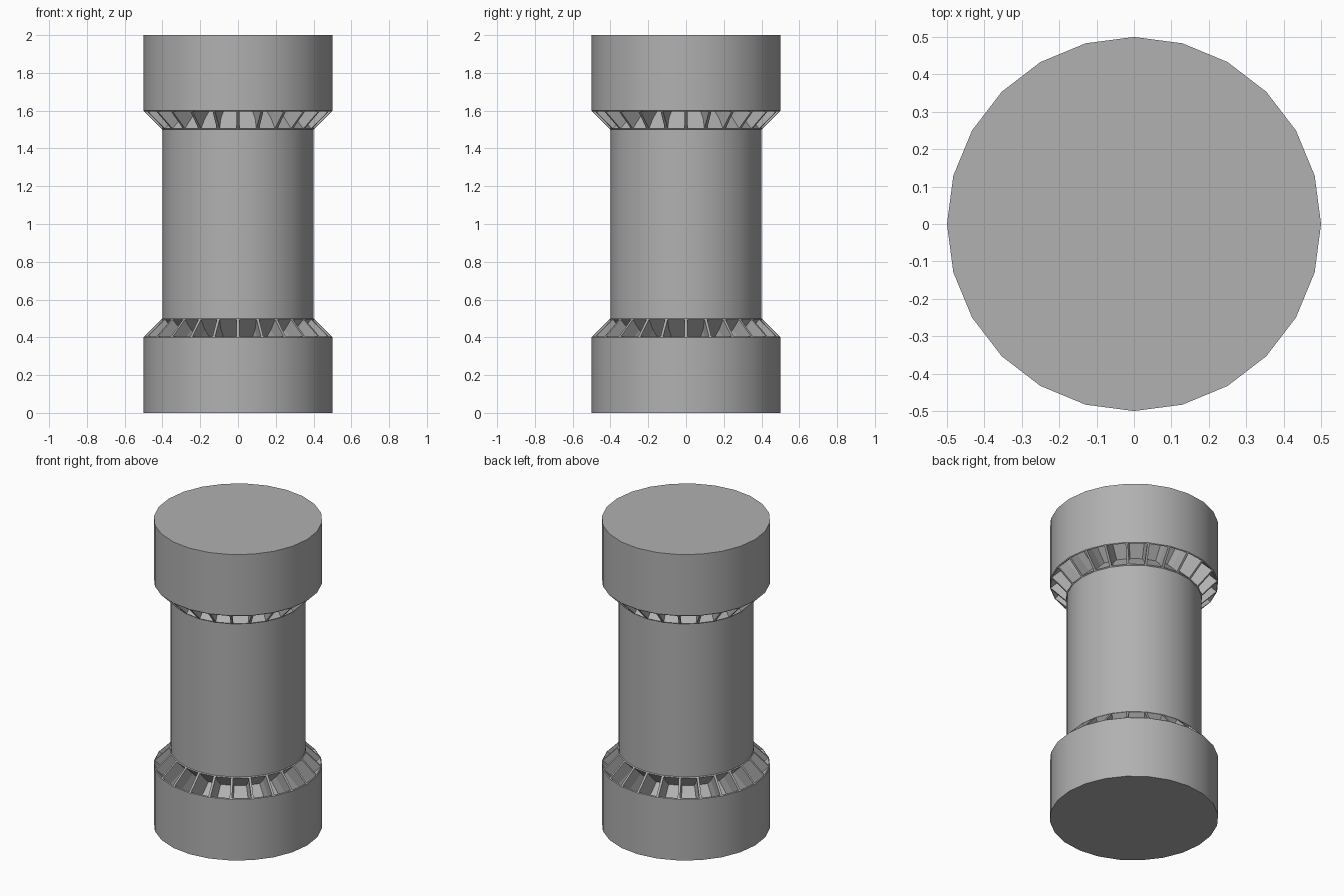
import bpy, bmesh, math

if "Cube" in bpy.data.objects:
    bpy.data.objects.remove(bpy.data.objects["Cube"])

SIDES = 24
RIM = 0.01      # width of the ribs around each pocket
DEPTH = 0.13    # how far pockets sink in

# Profile of the column: (radius, height)
profile = [(0.5, 0), (0.5, 0.4), (0.4, 0.5), (0.4, 1.5), (0.5, 1.6), (0.5, 2)]

bm = bmesh.new()
rings = []
for r, z in profile:
    rings.append([bm.verts.new((r * math.cos(2 * math.pi * i / SIDES),
                                r * math.sin(2 * math.pi * i / SIDES), z))
                  for i in range(SIDES)])

# Walls, keeping the sloped collar faces for the pockets
collars = []
for k in range(len(rings) - 1):
    lo, hi = rings[k], rings[k + 1]
    for i in range(SIDES):
        j = (i + 1) % SIDES
        f = bm.faces.new((lo[i], lo[j], hi[j], hi[i]))
        if k in (1, 3):
            collars.append(f)

# End caps
bm.faces.new(rings[0][::-1])
bm.faces.new(rings[-1])
bm.normal_update()

# Pockets: inset every collar face, then sink it straight inward
bmesh.ops.inset_individual(bm, faces=collars, thickness=RIM, depth=0)
bm.normal_update()
for f in collars:
    n = f.normal.copy()
    new = bmesh.ops.extrude_face_region(bm, geom=[f])["geom"]
    verts = [v for v in new if isinstance(v, bmesh.types.BMVert)]
    bmesh.ops.translate(bm, verts=verts, vec=-n * DEPTH)
    if f.is_valid:
        bm.faces.remove(f)

bm.normal_update()
mesh = bpy.data.meshes.new("column")
bm.to_mesh(mesh)
bm.free()
column = bpy.data.objects.new("column", mesh)
bpy.context.collection.objects.link(column)

# Dark grey surface
grey = bpy.data.materials.new("dark_grey")
grey.diffuse_color = (0.44, 0.44, 0.44, 1)
grey.use_nodes = True
grey.node_tree.nodes["Principled BSDF"].inputs["Base Color"].default_value = grey.diffuse_color
mesh.materials.append(grey)

# Smooth round walls, sharp edges elsewhere
bpy.context.view_layer.objects.active = column
column.select_set(True)
bpy.ops.object.shade_smooth_by_angle(angle=math.radians(30))
